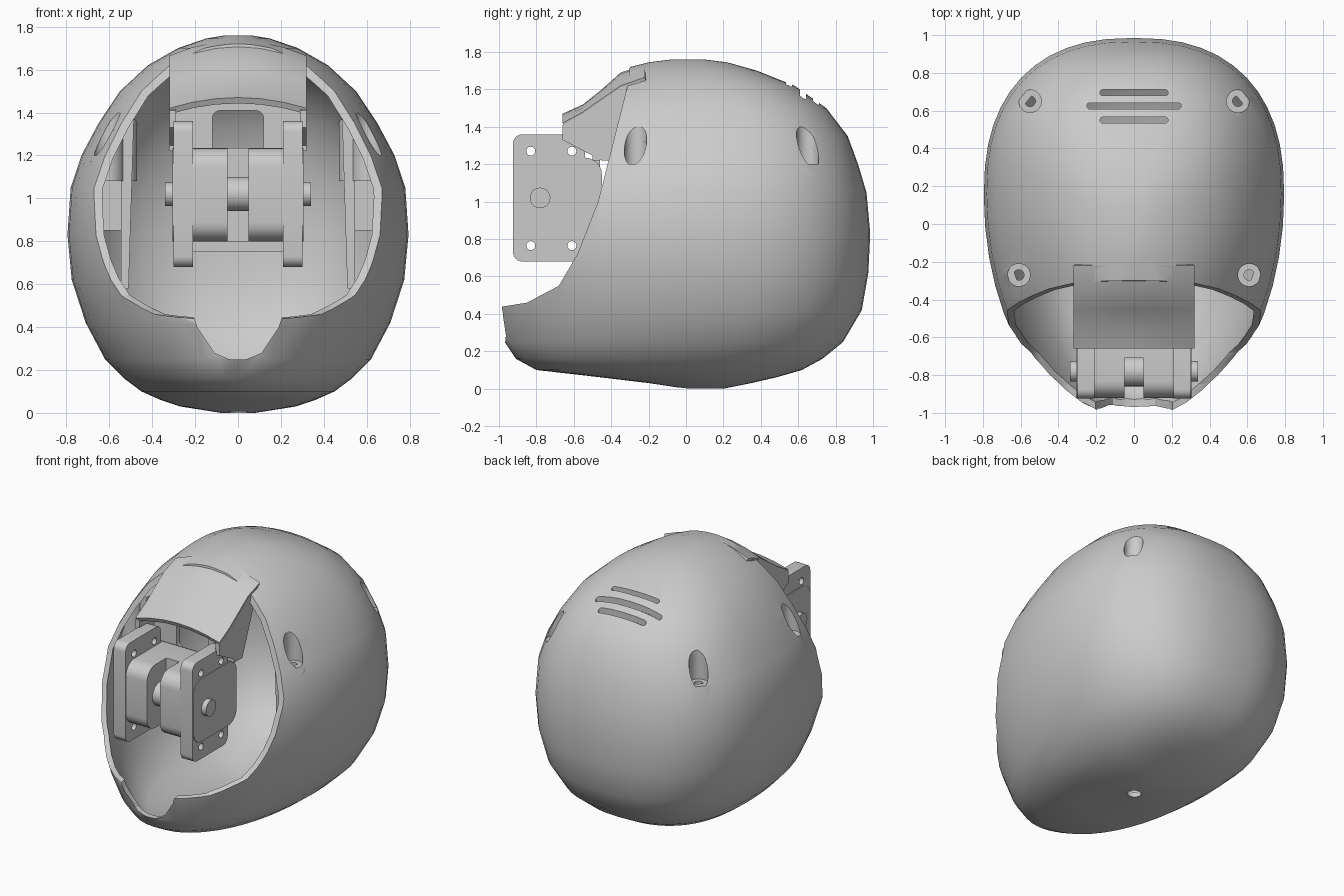
import bpy, bmesh, math
from mathutils import Matrix

cube = bpy.data.objects.get("Cube")
if cube:
    bpy.data.objects.remove(cube, do_unlink=True)

grey = bpy.data.materials.new("plain_grey")
grey.use_nodes = True
grey.diffuse_color = (0.6, 0.6, 0.6, 1)
grey.node_tree.nodes["Principled BSDF"].inputs["Base Color"].default_value = (0.6, 0.6, 0.6, 1)


def finish(name, bm):
    bmesh.ops.recalc_face_normals(bm, faces=bm.faces)
    mesh = bpy.data.meshes.new(name)
    bm.to_mesh(mesh)
    bm.free()
    mesh.materials.append(grey)
    obj = bpy.data.objects.new(name, mesh)
    bpy.context.scene.collection.objects.link(obj)
    return obj


def prism(name, points, axis, lo, hi):
    """Extrude a 2D outline along x (points are y,z), y (x,z) or z (x,y)."""
    place = {"x": lambda a, b, t: (t, a, b), "y": lambda a, b, t: (a, t, b),
             "z": lambda a, b, t: (a, b, t)}[axis]
    bm = bmesh.new()
    ends = [[bm.verts.new(place(a, b, t)) for a, b in points] for t in (lo, hi)]
    for ring in ends:
        bm.faces.new(ring)
    for i in range(len(points)):
        j = (i + 1) % len(points)
        bm.faces.new((ends[0][i], ends[0][j], ends[1][j], ends[1][i]))
    return finish(name, bm)


def rounded(a0, a1, b0, b1, r, steps=6):
    pts = []
    for k, (ca, cb) in enumerate([(a1 - r, b1 - r), (a0 + r, b1 - r), (a0 + r, b0 + r), (a1 - r, b0 + r)]):
        for s in range(steps + 1):
            t = math.pi / 2 * (k + s / steps)
            pts.append((ca + r * math.cos(t), cb + r * math.sin(t)))
    return pts


def circle(a, b, r, n=24):
    return [(a + r * math.cos(2 * math.pi * i / n), b + r * math.sin(2 * math.pi * i / n)) for i in range(n)]


def bake(obj):
    deps = bpy.context.evaluated_depsgraph_get()
    mesh = bpy.data.meshes.new_from_object(obj.evaluated_get(deps))
    obj.modifiers.clear()
    obj.data = mesh


def carve(obj, cutters, operation="DIFFERENCE"):
    for c in cutters:
        m = obj.modifiers.new("cut", "BOOLEAN")
        m.operation, m.solver, m.object = operation, "EXACT", c
        bake(obj)


def thicken(obj, depth):
    m = obj.modifiers.new("wall", "SOLIDIFY")
    m.thickness, m.offset = depth, -1
    bake(obj)


def discard(objs):
    for o in objs:
        bpy.data.objects.remove(o, do_unlink=True)


# Shell rings: height, front y, back y, half width
RINGS = [(0, 0, .2, .08), (.03, -.2, .35, .27), (.06, -.45, .48, .36), (.1, -.8, .62, .45),
         (.16, -.91, .73, .53), (.25, -.97, .84, .62), (.42, -1.03, .94, .71),
         (.62, -1.08, .975, .775), (.83, -1.1, .985, .795), (1.05, -1.05, .965, .78),
         (1.2, -.95, .92, .73), (1.35, -.85, .865, .65), (1.5, -.72, .75, .55),
         (1.62, -.55, .58, .42), (1.7, -.38, .38, .28), (1.745, -.2, .22, .15), (1.76, -.08, .1, .06)]


def hull(name, n=48):
    bm = bmesh.new()
    loops = []
    for z, front, back, w in RINGS:
        mid = front + .6 * (back - front)
        loop = []
        for i in range(n):
            t = 2 * math.pi * i / n
            c, s = math.cos(t), math.sin(t)
            p = 2 / 2.4 if s > 0 else 1
            x = w * math.copysign(abs(c) ** p, c)
            y = mid + (back - mid) * s ** p if s > 0 else mid + (mid - front) * s
            loop.append(bm.verts.new((x, max(y, -1), z)))
        loops.append(loop)
    for a, b in zip(loops, loops[1:]):
        for i in range(n):
            j = (i + 1) % n
            bm.faces.new((a[i], a[j], b[j], b[i]))
    bm.faces.new(loops[0])
    bm.faces.new(loops[-1])
    return finish(name, bm)


# Helmet shell with face opening, chin notch, vents and screw recesses
shell = hull("shell")
solid = hull("solid_helper")
thicken(shell, .035)
opening = prism("opening_cutter", [(-.28, 1.9), (-.31, 1.63), (-.47, 1), (-.58, .72), (-.68, .55),
                                   (-.85, .46), (-1.1, .42), (-1.3, .42), (-1.3, 1.9)], "x", -1, 1)
notch = prism("notch_cutter", [(-.21, .46), (-.19, .4), (-.11, .28), (-.04, .25), (.04, .25),
                               (.11, .28), (.19, .4), (.21, .46)], "y", -1.3, -.75)
vents = [prism("vent_cutter", rounded(-w, w, y - .016, y + .016, .015), "z", 1.3, 2)
         for y, w in ((.55, .18), (.625, .25), (.695, .18))]
drain = prism("drain_cutter", circle(0, 0, .045), "z", -.1, .1)
SCREWS = [(sx * x, y) for sx in (-1, 1) for x, y in ((.55, .65), (.61, -.27))]
recesses = [prism("recess_cutter", circle(x, y, .06), "z", 1.2, 2) for x, y in SCREWS]
carve(shell, [opening, notch, drain] + vents + recesses)

# Screw bosses fill the recess bottoms
bosses = []
for (x, y), recess in zip(SCREWS, recesses):
    boss = prism("screw_boss", circle(x, y, .08), "z", 1.08, 1.5)
    bore = prism("bore_cutter", circle(x, y, .028), "z", 1, 1.6)
    carve(boss, [solid], "INTERSECT")
    carve(boss, [recess, bore, opening])
    discard([bore])
    bosses.append(boss)
discard([solid, opening, notch, drain] + vents + recesses)

# Visor hood: arched sheet with side cheeks
bm = bmesh.new()
rows = []
for y, zc, zs in ((-.22, 1.735, 1.665), (-.35, 1.69, 1.62), (-.45, 1.6, 1.55), (-.55, 1.52, 1.48), (-.66, 1.47, 1.42)):
    rows.append([bm.verts.new((.32 * k / 3, y, zs + (zc - zs) * (1 - (k / 3) ** 2))) for k in range(-3, 4)])
for a, b in zip(rows, rows[1:]):
    for i in range(6):
        bm.faces.new((a[i], b[i], b[i + 1], a[i + 1]))
visor = finish("visor_hood", bm)
if visor.data.polygons[0].normal.z < 0:
    visor.data.flip_normals()
thicken(visor, .03)
cheek = [(-.24, 1.645), (-.35, 1.61), (-.45, 1.54), (-.55, 1.47), (-.66, 1.41), (-.66, 1.33), (-.45, 1.22), (-.41, 1.22)]
for s in (-1, 1):
    prism("visor_cheek", cheek, "x", *sorted((s * .29, s * .32)))

# Mount plate behind the motor, with a window
mount = prism("mount_plate", [(-.32, 1.22), (-.21, 1.22), (-.21, .75), (.21, .75), (.21, 1.22),
                              (.32, 1.22), (.32, 1.42), (.16, 1.47), (-.16, 1.47), (-.32, 1.42)], "y", -.5, -.46)
window = prism("window_cutter", rounded(-.12, .12, 1.2, 1.41, .04), "y", -.7, -.3)
carve(mount, [window])
discard([window])

# Motor body with a centre slot
body = prism("motor_body", rounded(-.92, -.45, .8, 1.235, .09), "x", -.305, .305)
slot = prism("slot_cutter", rounded(-1.1, -.71, .7, 1.4, .02), "x", -.05, .05)
carve(body, [slot])
discard([slot])
prism("motor_core", circle(-.78, 1.02, .08), "x", -.06, .06)
prism("motor_axle", circle(-.78, 1.02, .055), "x", -.34, .34)

# Side plates with four bolt holes, and inner guide rails
for s in (-1, 1):
    plate = prism("side_plate", rounded(-.925, -.54, .68, 1.36, .05), "x", *sorted((s * .21, s * .3)))
    holes = [prism("hole_cutter", circle(y, z, .024, 16), "x", -1, 1) for y in (-.83, -.61) for z in (.765, 1.27)]
    carve(plate, holes)
    discard(holes)
    prism("guide_rail", [(s * .51, .58), (s * .545, .58), (s * .545, 1.38), (s * .485, 1.38)], "y", -.3, -.02)
    prism("rail_bracket", [(s * .53, .85), (s * .73, .85), (s * .73, 1.1), (s * .53, 1.1)], "y", -.08, -.02)

# Smooth shading with crisp edges
bpy.ops.object.select_all(action="DESELECT")
for o in bpy.context.scene.objects:
    if o.type == "MESH":
        o.select_set(True)
        bpy.context.view_layer.objects.active = o
bpy.ops.object.shade_smooth_by_angle(angle=math.radians(32))
